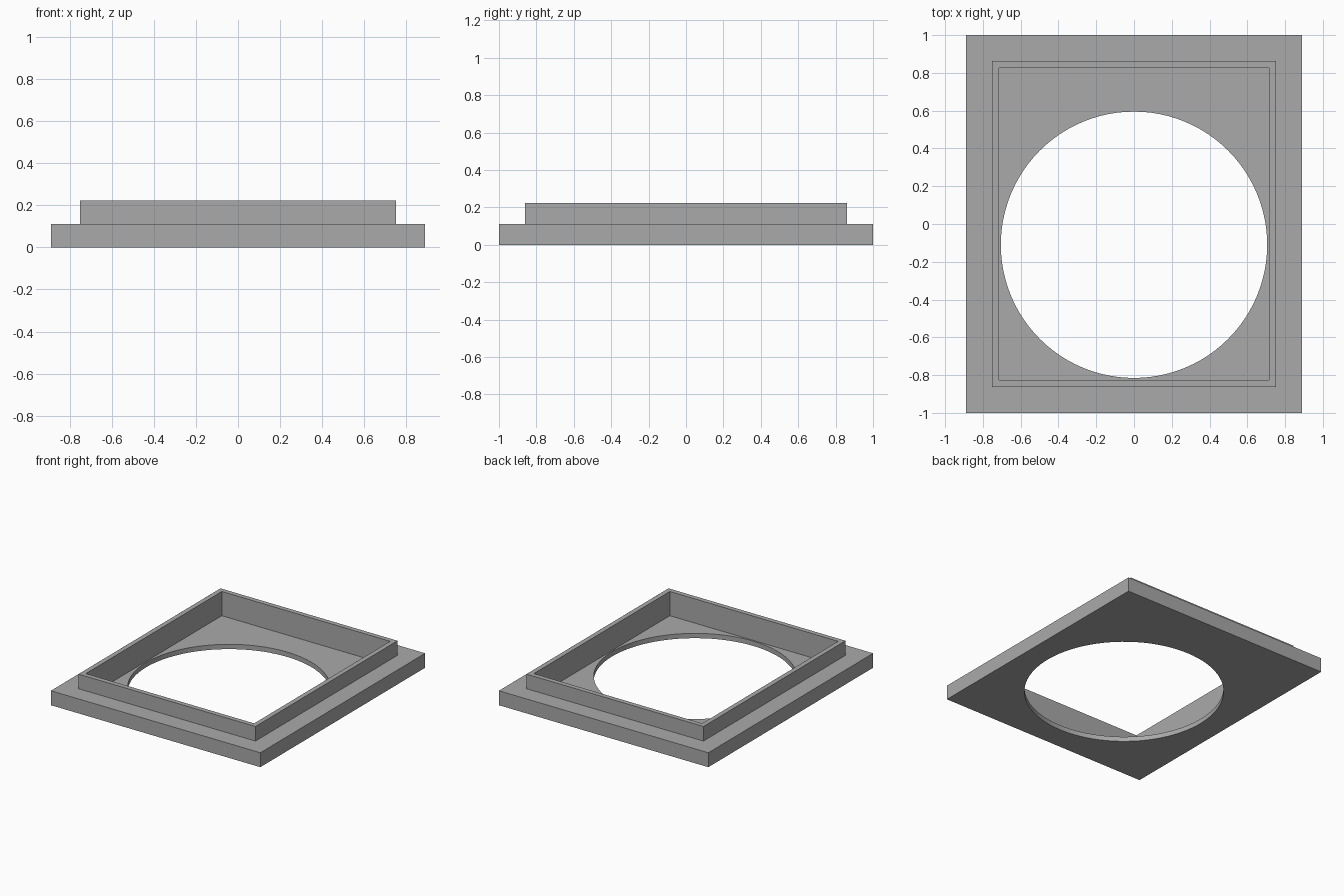
import bpy, bmesh, math

cube = bpy.data.objects.get("Cube")
if cube:
    bpy.data.objects.remove(cube, do_unlink=True)

# Main dimensions
BASE = (0.89, 1.0)        # half sizes in x and y
COLLAR = (0.752, 0.862)
WALL = 0.037
CAVITY = (COLLAR[0] - WALL, COLLAR[1] - WALL)
STEP_Z, TOP_Z, FLOOR_Z = 0.111, 0.223, 0.037
HOLE_Y, HOLE_R, SIDES = -0.11, 0.705, 96

grey = bpy.data.materials.new("plain grey")
grey.use_nodes = True
colour = (0.4, 0.4, 0.4, 1.0)
grey.diffuse_color = colour
grey.node_tree.nodes["Principled BSDF"].inputs["Base Color"].default_value = colour

bm = bmesh.new()


def rectangle(half, z):
    corners = ((-1, -1), (1, -1), (1, 1), (-1, 1))
    return [bm.verts.new((sx * half[0], sy * half[1], z)) for sx, sy in corners]


def circle(z):
    angles = [math.tau * i / SIDES for i in range(SIDES)]
    return [bm.verts.new((HOLE_R * math.cos(a), HOLE_Y + HOLE_R * math.sin(a), z))
            for a in angles]


def bridge(a, b):
    for i in range(len(a)):
        j = (i + 1) % len(a)
        bm.faces.new((a[i], a[j], b[j], b[i]))


def loop_edges(loop):
    return [bm.edges.get((loop[i - 1], loop[i])) for i in range(len(loop))]


# Stepped outside, rim and cavity wall
rings = [rectangle(half, z) for half, z in (
    (BASE, 0), (BASE, STEP_Z), (COLLAR, STEP_Z),
    (COLLAR, TOP_Z), (CAVITY, TOP_Z), (CAVITY, FLOOR_Z))]
for lower, upper in zip(rings, rings[1:]):
    bridge(lower, upper)

# Round opening, offset towards the front
hole_bottom, hole_top = circle(0), circle(FLOOR_Z)
bridge(hole_bottom, hole_top)

# Underside and cavity floor around the opening
for outer, inner in ((rings[0], hole_bottom), (rings[-1], hole_top)):
    bmesh.ops.triangle_fill(bm, use_beauty=True,
                            edges=loop_edges(outer) + loop_edges(inner))
bmesh.ops.recalc_face_normals(bm, faces=bm.faces)

mesh = bpy.data.meshes.new("stepped_frame")
bm.to_mesh(mesh)
bm.free()
mesh.materials.append(grey)
frame = bpy.data.objects.new("stepped_frame", mesh)
bpy.context.collection.objects.link(frame)

# Smooth the opening, keep the corners crisp
bpy.ops.object.select_all(action='DESELECT')
frame.select_set(True)
bpy.context.view_layer.objects.active = frame
bpy.ops.object.shade_smooth_by_angle(angle=math.radians(30))
